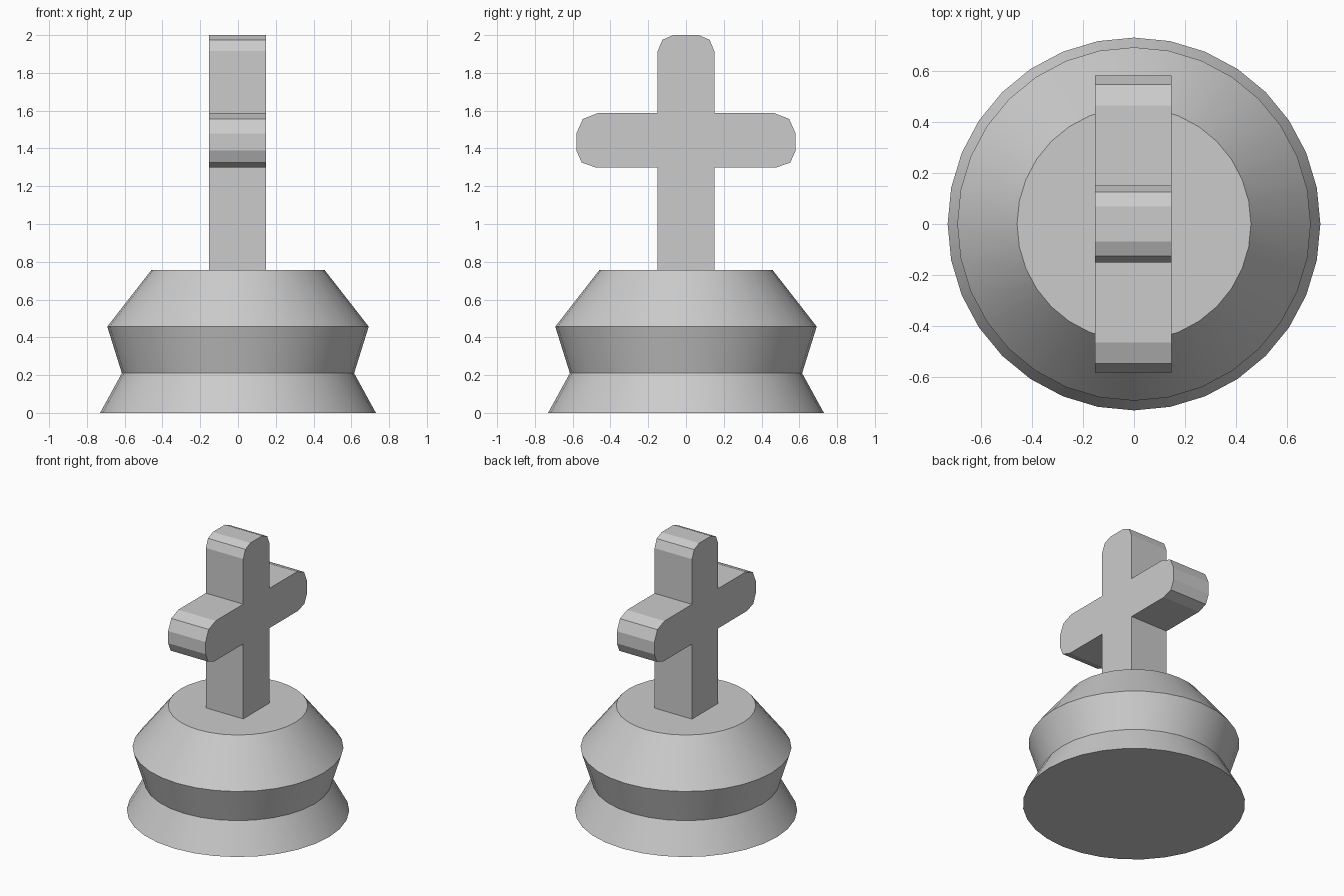
import bpy, bmesh, math

if "Cube" in bpy.data.objects:
    bpy.data.objects.remove(bpy.data.objects["Cube"])


def make_object(name, bm):
    bmesh.ops.recalc_face_normals(bm, faces=bm.faces)
    mesh = bpy.data.meshes.new(name)
    bm.to_mesh(mesh)
    bm.free()
    obj = bpy.data.objects.new(name, mesh)
    bpy.context.collection.objects.link(obj)
    return obj


def lathe(name, profile, sides):
    bm = bmesh.new()
    rings = [[bm.verts.new((r * math.cos(2 * math.pi * i / sides),
                            r * math.sin(2 * math.pi * i / sides), z))
              for i in range(sides)] for r, z in profile]
    for low, high in zip(rings, rings[1:]):
        for i in range(sides):
            j = (i + 1) % sides
            bm.faces.new((low[i], low[j], high[j], high[i]))
    bm.faces.new(rings[0][::-1])
    bm.faces.new(rings[-1])
    return make_object(name, bm)


def extrude_outline(name, half_outline, x0, x1):
    # Mirror the half outline across y = 0, then extrude it along x
    outline = half_outline + [(-y, z) for y, z in reversed(half_outline)]
    bm = bmesh.new()
    face = bm.faces.new([bm.verts.new((x0, y, z)) for y, z in outline])
    out = bmesh.ops.extrude_face_region(bm, geom=[face], use_keep_orig=True)
    moved = [v for v in out["geom"] if isinstance(v, bmesh.types.BMVert)]
    bmesh.ops.translate(bm, verts=moved, vec=(x1 - x0, 0, 0))
    return make_object(name, bm)


# Turned pedestal
base = lathe("pedestal", [(0.73, 0), (0.615, 0.21), (0.692, 0.457), (0.458, 0.757)], 32)
bpy.context.view_layer.objects.active = base
base.select_set(True)
bpy.ops.object.shade_smooth_by_angle(angle=math.radians(25))

# Upright cross with faceted, rounded ends
extrude_outline("cross", [
    (0.15, 0.75), (0.15, 1.30),
    (0.48, 1.30), (0.552, 1.325), (0.581, 1.39),
    (0.581, 1.478), (0.546, 1.556), (0.465, 1.588),
    (0.15, 1.588), (0.15, 1.915), (0.125, 1.975), (0.068, 2.0),
], -0.153, 0.147)
